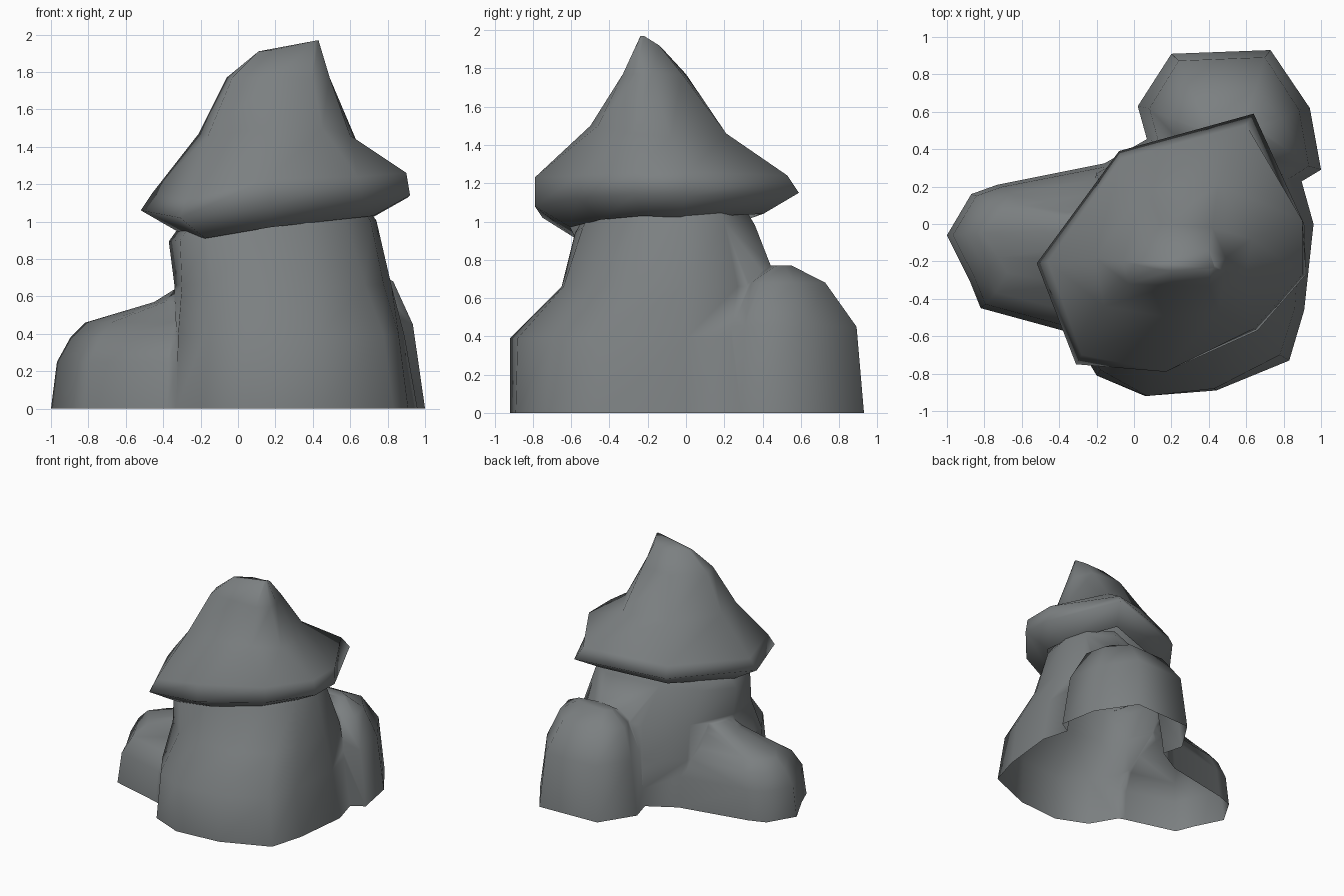
import bpy, bmesh, math

if "Cube" in bpy.data.objects:
    bpy.data.objects.remove(bpy.data.objects["Cube"])

stone = bpy.data.materials.new("grey_stone")
stone.diffuse_color = (0.2, 0.215, 0.22, 1)
stone.use_nodes = True
stone.node_tree.nodes["Principled BSDF"].inputs["Base Color"].default_value = stone.diffuse_color


def loft(name, rings, cap_bottom=True, cap_top=True):
    """Skin a stack of equal-length rings into an object."""
    bm = bmesh.new()
    vr = [[bm.verts.new(p) for p in ring] for ring in rings]
    n = len(vr[0])
    for a, b in zip(vr, vr[1:]):
        for i in range(n):
            j = (i + 1) % n
            bm.faces.new((a[i], a[j], b[j], b[i]))
    if cap_bottom:
        bm.faces.new(vr[0][::-1])
    if cap_top:
        bm.faces.new(vr[-1])
    bmesh.ops.recalc_face_normals(bm, faces=bm.faces[:])
    me = bpy.data.meshes.new(name)
    bm.to_mesh(me)
    bm.free()
    me.materials.append(stone)
    ob = bpy.data.objects.new(name, me)
    bpy.context.collection.objects.link(ob)
    return ob


def lobe(name, outline, pivot, levels):
    """Rounded boulder: ground outline shrinking towards a pivot."""
    px, py = pivot
    return loft(name, [[(px + (x - px) * sx, py + (y - py) * sy, z) for x, y in outline]
                       for sx, sy, z in levels])


def smooth(ob, angle):
    bpy.ops.object.select_all(action='DESELECT')
    ob.select_set(True)
    bpy.context.view_layer.objects.active = ob
    bpy.ops.object.shade_smooth_by_angle(angle=math.radians(angle))


# Main column, counter-clockwise from the right side
base = [(.96, 0), (.89, .25), (.55, .45), (.08, .46), (-.2, .3), (-.35, -.2),
        (-.33, -.59), (-.2, -.81), (.06, -.92), (.44, -.89), (.83, -.73), (.91, -.46)]
belly = [(.89, 0), (.83, .26), (.53, .47), (.1, .44), (-.2, .27), (-.35, -.2),
         (-.32, -.56), (-.18, -.78), (.07, -.92), (.43, -.88), (.78, -.7), (.86, -.45)]
chest = [(.82, 0), (.77, .27), (.52, .49), (.12, .42), (-.18, .2), (-.34, -.15),
         (-.3, -.45), (-.14, -.59), (.1, -.65), (.42, -.64), (.68, -.49), (.78, -.3)]
neck = [(.74, 0), (.68, .2), (.5, .36), (.08, .24), (-.2, .08), (-.37, -.15),
        (-.31, -.42), (-.16, -.56), (.1, -.58), (.37, -.54), (.58, -.4), (.71, -.24)]
body = loft("rock_body", [
    [(x, y, 0) for x, y in base],
    [(x, y, .39) for x, y in belly],
    [(x, y, .66) for x, y in chest],
    [(x, y, .95 + .1 * (x - .19)) for x, y in neck],
    [(.19 + .91 * (x - .19), -.1 + .91 * (y + .1), 1.02 + .1 * (x - .19)) for x, y in neck]])

# Low boulder on the left and taller boulder at the back
left = lobe("left_boulder",
            [(.05, -.4), (.05, .2), (-.13, .33), (-.73, .21), (-.87, .16),
             (-1, -.06), (-.88, -.3), (-.82, -.45), (-.38, -.57), (-.15, -.66)],
            (-.2, -.03),
            [(1, 1, 0), (.96, .95, .25), (.87, .8, .38), (.77, .55, .46),
             (.31, .38, .57), (.17, .3, .64)])
back = lobe("back_boulder",
            [(.5, .02), (.85, .2), (1, .29), (.94, .62), (.73, .93), (.2, .91),
             (.02, .63), (.07, .45), (.15, .2)],
            (.5, .5),
            [(1, 1, 0), (.87, .91, .45), (.66, .53, .68), (.35, .12, .77)])

# Merge the boulders into the column
bpy.context.view_layer.objects.active = body
for part in (left, back):
    mod = body.modifiers.new("merge", 'BOOLEAN')
    mod.operation, mod.solver, mod.object = 'UNION', 'EXACT', part
    bpy.ops.object.modifier_apply(modifier=mod.name)
    bpy.data.objects.remove(part)

# Open the underside and the hidden neck so the shell is hollow
bm = bmesh.new()
bm.from_mesh(body.data)
hidden = [f for f in bm.faces
          if all(v.co.z < .001 for v in f.verts)
          or (f.normal.z > .9 and all(v.co.z > .9 for v in f.verts))]
bmesh.ops.delete(bm, geom=hidden, context='FACES')
bmesh.ops.remove_doubles(bm, verts=bm.verts[:], dist=.02)
bm.to_mesh(body.data)
bm.free()
smooth(body, 150)

# Overhanging cap: underside, rim, slopes and ridge
rim = [(.91, 0, 1.13), (.64, .59, 1.15), (-.08, .39, 1.1), (-.52, -.21, 1.06),
       (-.31, -.75, 1.02), (.17, -.79, 1.08), (.66, -.57, 1.12), (.92, -.27, 1.14)]
brow = [(.9, .02, 1.26), (.6, .53, 1.24), (-.07, .35, 1.19), (-.46, -.2, 1.15),
        (-.28, -.7, 1.12), (.17, -.79, 1.23), (.64, -.56, 1.24), (.9, -.27, 1.26)]
slope = [(.63, -.08, 1.44), (.45, .21, 1.46), (.05, .18, 1.46), (-.21, -.18, 1.47),
         (-.16, -.44, 1.46), (.2, -.5, 1.5), (.45, -.46, 1.5), (.6, -.28, 1.46)]
upper = [(.49, -.18), (.42, -.02), (.15, 0), (-.06, -.2),
         (-.03, -.32), (.2, -.33), (.4, -.33), (.49, -.26)]
ridge = [(.43, -.22, 1.97), (.4, -.14, 1.92), (.22, -.12, 1.9), (.11, -.21, 1.91),
         (.11, -.24, 1.91), (.2, -.25, 1.92), (.41, -.24, 1.965), (.43, -.235, 1.97)]
under = [(.19 + (x - .19) * .73, -.1 + (y + .1) * .73, z - .11) for x, y, z in rim]
cap = loft("rock_cap", [
    under, rim, brow, slope,
    [(x, y, 1.77) for x, y in upper], ridge], cap_bottom=False)
smooth(cap, 110)
